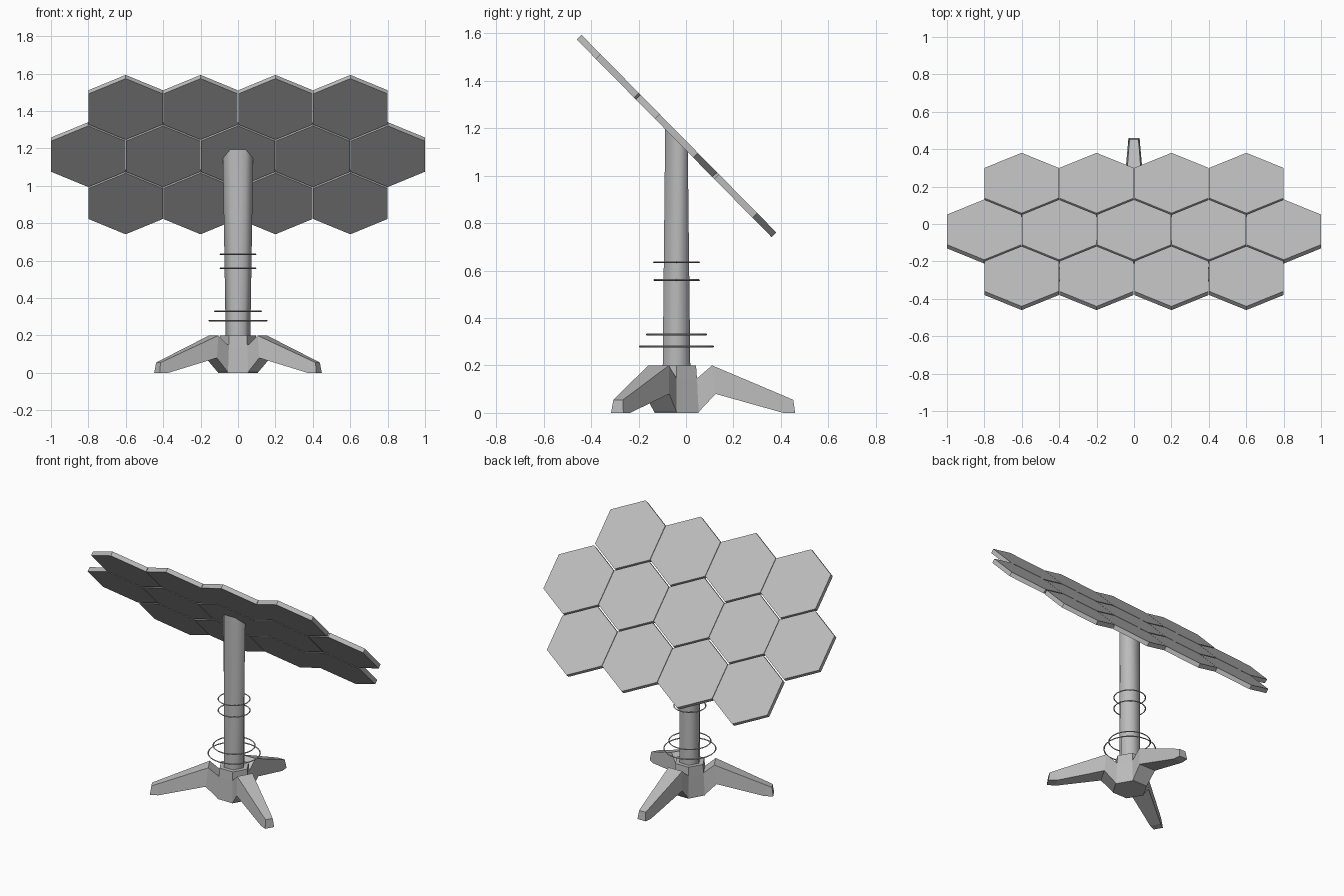
import bpy, bmesh, math
from mathutils import Matrix, Vector

if "Cube" in bpy.data.objects:
    bpy.data.objects.remove(bpy.data.objects["Cube"])

YC = -0.04          # the mast axis sits slightly forward of centre
PANEL_Z = 1.167     # height of the panel centre on that axis

grey = bpy.data.materials.new("light_grey")
grey.diffuse_color = (0.5, 0.5, 0.5, 1)
grey.use_nodes = True
grey.node_tree.nodes["Principled BSDF"].inputs["Base Color"].default_value = grey.diffuse_color


def loft(name, rings, matrix=None):
    """Skin a list of equal-length point rings and cap both ends."""
    bm = bmesh.new()
    rows = [[bm.verts.new(p) for p in ring] for ring in rings]
    n = len(rows[0])
    for a, b in zip(rows, rows[1:]):
        for i in range(n):
            j = (i + 1) % n
            bm.faces.new((a[i], a[j], b[j], b[i]))
    bm.faces.new(rows[0])
    bm.faces.new(rows[-1])
    bmesh.ops.recalc_face_normals(bm, faces=bm.faces)
    mesh = bpy.data.meshes.new(name)
    bm.to_mesh(mesh)
    bm.free()
    mesh.materials.append(grey)
    obj = bpy.data.objects.new(name, mesh)
    bpy.context.collection.objects.link(obj)
    if matrix:
        obj.matrix_world = matrix
    return obj


def hexagon(rx, ry, z, start=0.0):
    return [(rx * math.cos(start + i * math.pi / 3),
             ry * math.sin(start + i * math.pi / 3), z) for i in range(6)]


axis = Matrix.Translation((0, YC, 0))

# Hexagonal panel cells: rows of 4, 5 and 4 on one tilted plane
tilt = Matrix.Translation((0, YC, PANEL_Z)) @ Matrix.Rotation(math.radians(-45.4), 4, 'X')
R, PITCH, ROW, THICK = 0.2295, 0.4005, 0.355, 0.028
cell = [hexagon(R, R, s * THICK / 2, math.pi / 6) for s in (-1, 1)]
for row, count in ((-1, 4), (0, 5), (1, 4)):
    for i in range(count):
        pos = Vector(((i - (count - 1) / 2) * PITCH, row * ROW, 0))
        loft("panel_cell", cell, tilt @ Matrix.Translation(pos))

# Hexagonal mast, widening sideways towards a slanted top under the panel
bottom = hexagon(0.066, 0.067, 0.2)
top = [(x, y, PANEL_Z - 0.015 - y) for x, y, _ in hexagon(0.081, 0.055, 0)]
mast = loft("mast", [bottom, top], axis)
for poly in mast.data.polygons:
    poly.use_smooth = len(poly.vertices) == 4
for edge in mast.data.edges:
    a, b = (mast.data.vertices[v].index for v in edge.vertices)
    edge.use_edge_sharp = (a < 6) == (b < 6)

# Hub of the tripod base
loft("base_hub", [hexagon(0.108, 0.108, 0), hexagon(0.1, 0.1, 0.14),
                  hexagon(0.095, 0.095, 0.2)], axis)

# Three bent legs; stations: top (r, z, half width), bottom (r, z, half width)
stations = [((0.08, 0.14, 0.05), (0.09, 0.0, 0.054)),
            ((0.15, 0.2, 0.05), (0.165, 0.08, 0.06)),
            ((0.455, 0.071, 0.027), (0.45, 0.0, 0.034)),
            ((0.492, 0.055, 0.023), (0.5, 0.0, 0.03))]
leg = [[(tr, -tw, tz), (tr, tw, tz), (br, bw, bz), (br, -bw, bz)]
       for (tr, tz, tw), (br, bz, bw) in stations]
for angle in (90, 210, 330):
    loft("base_leg", leg, axis @ Matrix.Rotation(math.radians(angle), 4, 'Z'))

# Thin rings floating around the mast
for z, radius in ((0.635, 0.095), (0.56, 0.095), (0.33, 0.125), (0.28, 0.155)):
    bpy.ops.mesh.primitive_torus_add(location=(0, YC, z), major_radius=radius,
                                     minor_radius=0.004, major_segments=24,
                                     minor_segments=4)
    ring = bpy.context.object
    ring.name = "mast_ring"
    ring.data.materials.append(grey)
